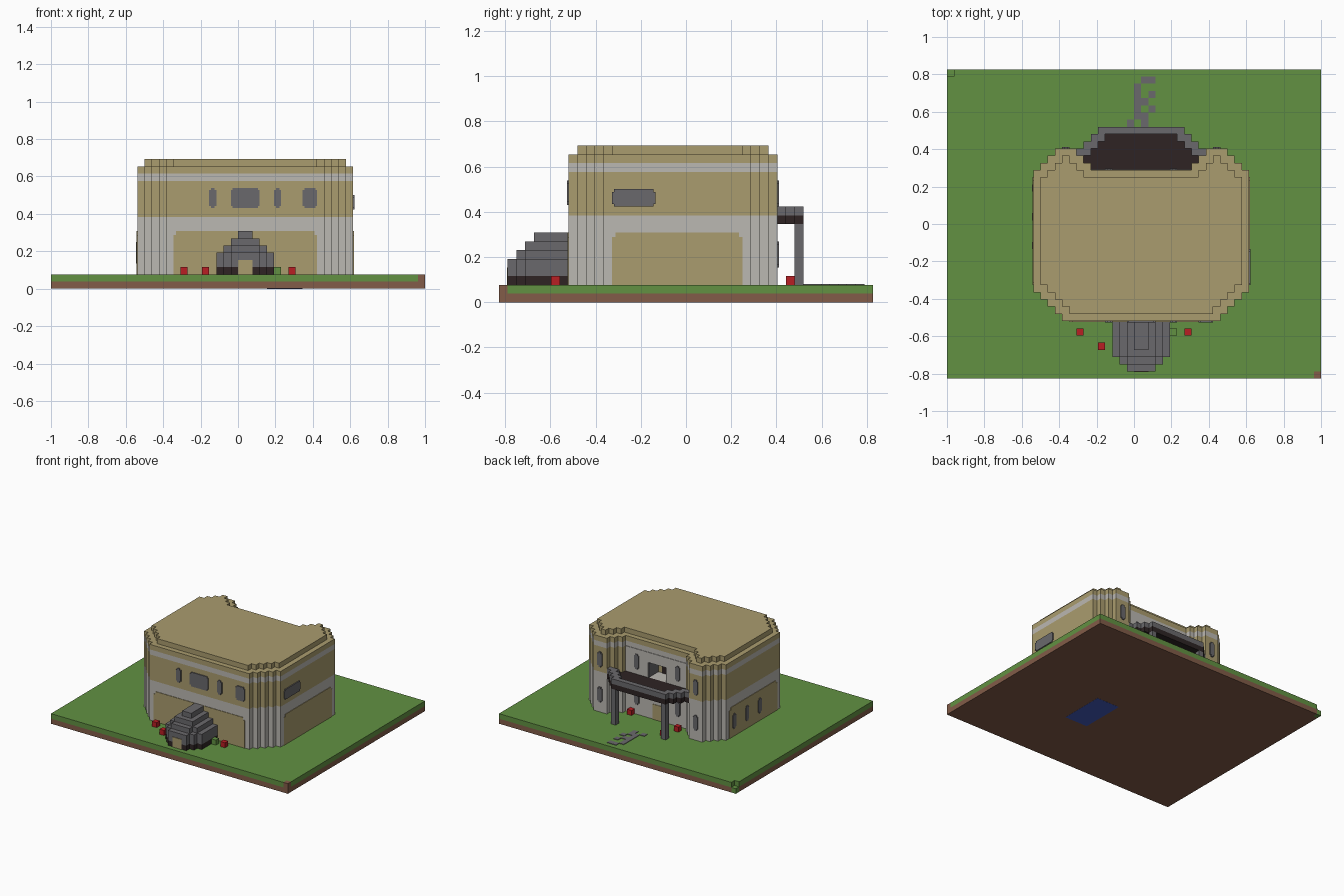
import bpy, bmesh

if "Cube" in bpy.data.objects:
    bpy.data.objects.remove(bpy.data.objects["Cube"], do_unlink=True)

U = 1 / 26      # one block
CX = 1          # symmetry line of the house, in blocks
T = 0.1         # plate thickness, in blocks


def material(name, hexa):
    rgb = [int(hexa[i:i + 2], 16) / 255 for i in (0, 2, 4)]
    col = [c / 12.92 if c <= 0.04045 else ((c + 0.055) / 1.055) ** 2.4 for c in rgb] + [1]
    m = bpy.data.materials.new(name)
    m.use_nodes = True
    m.diffuse_color = col
    m.node_tree.nodes["Principled BSDF"].inputs["Base Color"].default_value = col
    return m


TAN = material("sandstone", "AA9C6E")
PALE = material("pale stone", "BBB8B2")
GREY = material("mid grey", "6A696C")
DARK = material("dark timber", "2E2424")
GREEN = material("grass", "629142")
BROWN = material("soil", "825C48")
RED = material("red flower", "B91E23")
BLUE = material("blue", "425CBE")


def prism(name, pts, z0, z1, mat):
    """Extrude a plan outline, given in blocks, from z0 to z1."""
    bm = bmesh.new()
    face = bm.faces.new([bm.verts.new((x * U, y * U, z0 * U)) for x, y in pts])
    ext = bmesh.ops.extrude_face_region(bm, geom=[face])
    verts = [v for v in ext["geom"] if isinstance(v, bmesh.types.BMVert)]
    bmesh.ops.translate(bm, verts=verts, vec=(0, 0, (z1 - z0) * U))
    bmesh.ops.recalc_face_normals(bm, faces=bm.faces)
    me = bpy.data.meshes.new(name)
    bm.to_mesh(me)
    bm.free()
    me.materials.append(mat)
    ob = bpy.data.objects.new(name, me)
    bpy.context.collection.objects.link(ob)
    return ob


def box(name, x, y, z, mat):
    return prism(name, [(x[0], y[0]), (x[1], y[0]), (x[1], y[1]), (x[0], y[1])], *z, mat)


def stairs(a, b, y_first):
    """One-block stair corners from a to b."""
    (x, y), (bx, by) = a, b
    sx, sy = (1 if bx > x else -1), (1 if by > y else -1)
    pts = [a]
    while (x, y) != b:
        if y_first:
            pts.append((x, y + sy))
        else:
            pts.append((x + sx, y))
        x, y = x + sx, y + sy
        pts.append((x, y))
    return pts


def mirrored(half):
    """Close a half outline about the house symmetry line."""
    return [(CX + h, y) for h, y in half] + [(CX - h, y) for h, y in reversed(half)]


# Ground, with one soil corner and one sunken grass corner
for name, z, mat, west, east in (("soil", (0, 1), BROWN, -25, 26), ("grass", (1, 2), GREEN, -25, 25)):
    box(name + "_middle", (-26, 26), (-20.5, 20.5), z, mat)
    box(name + "_back_strip", (west, 26), (20.5, 21.5), z, mat)
    box(name + "_front_strip", (-26, east), (-21.5, -20.5), z, mat)
box("soil_corner", (25, 26), (-21.5, -20.5), (1, 2), BROWN)
box("grass_corner", (-26, -25), (20.5, 21.5), (0, 1), GREEN)
box("underside_patch", (4, 9), (-8.5, 0.5), (-0.02, 0.05), BLUE)

# House walls as stacked bands of one stepped plan
wall = (stairs((11, -13.5), (15, -9.5), True) + stairs((15, 7.5), (12, 10.5), False)
        + stairs((9, 10.5), (7, 8.5), True) + [(7, 7.5)])
roof = (stairs((10, -12.5), (14, -8.5), True) + stairs((14, 6.5), (11, 9.5), False)
        + stairs((10, 9.5), (8, 7.5), True) + [(8, 6.5)])
alcove = wall + [(2, 7.5), (2, 4.5)]
prism("lower_wall", mirrored(wall), 2, 10, PALE)
prism("upper_wall", mirrored(alcove), 10, 13, TAN)
prism("upper_wall_over_alcove", mirrored(wall), 13, 15, TAN)
prism("pale_band", mirrored(wall), 15, 16, PALE)
prism("parapet", mirrored(wall), 16, 17, TAN)
prism("roof", mirrored(roof), 17, 18, TAN)


# Plates on the outer walls
def plate(name, side, a, z, mat, layer=1):
    t = T * layer
    at = {"front": (a, (-13.5 - t, -13.5)), "recess": (a, (7.5, 7.5 + t)),
          "lobe": (a, (10.5, 10.5 + t)), "porch": (a, (-20.5 - t, -20.5)),
          "left": ((16, 16 + t), a), "right": ((-14 - t, -14), a)}[side]
    box(name, *at, z, mat)


def panel(side, a, b):
    plate(side + "_panel", side, (a, b), (2, 7.5), TAN)
    plate(side + "_panel_top", side, (a + 0.4, b - 0.4), (7.5, 8), TAN)


def window(side, a, b, z0, z1):
    # A narrower middle over a shorter body gives clipped corners
    plate(side + "_window", side, (a, b), (z0 + 0.3, z1 - 0.3), GREY, 2)
    plate(side + "_window_tall", side, (a + 0.25, b - 0.25), (z0, z1), GREY, 2)


panel("front", -9, 11)
for side in ("left", "right"):
    panel(side, -8.5, 6.5)
for a, b in ((-4, -3), (-1, 3), (5, 6), (9, 11)):
    window("front", a, b, 11.2, 14)
window("left", -8.5, -3.5, 11, 13)
for y in (-3.5, 0.5, 4.5):
    window("right", y, y + 1, 3.5, 6.5)

# Back recess: pale upper wall, alcove door, entrance and windows
for s in (-1, 1):
    x = sorted((CX + s * 2, CX + s * 7))
    plate("recess_upper_wall", "recess", x, (10, 15), PALE)
    for z in (4, 11):
        a, b = sorted((CX + s * 4, CX + s * 5))
        window("recess", a, b, z, z + 3)
        a, b = sorted((CX + s * 10, CX + s * 11))
        window("lobe", a, b, z, z + 3)
plate("recess_lintel", "recess", (-1, 3), (13, 15), PALE)
plate("entrance", "recess", (0, 2), (2, 5), TAN)
box("alcove_door", (0, 2), (4.5, 4.6), (10, 12.5), DARK)
for x in (-1, 3 - T):
    box("alcove_side", (x, x + T), (4.5, 7.5), (10, 13), GREY)

# Stepped front porch
base = [(4, -13.5)] + stairs((2, -20.5), (4, -18.5), True)[::-1] 
mid = [(3, -13.5), (3, -18.5), (2, -18.5), (2, -19.5)]
prism("porch_footing", mirrored(base), 2, 3, DARK)
prism("porch_walls", mirrored(base), 3, 5, GREY)
prism("porch_shoulder", mirrored(mid), 5, 6, GREY)
box("porch_upper", (-1, 3), (-18.5, -13.5), (6, 7), GREY)
box("porch_crown", (0, 2), (-17.5, -13.5), (7, 8), GREY)
plate("porch_door", "porch", (0, 2), (2, 4), TAN)

# Back canopy: dark deck, grey rim and two posts
for y, outer, inner in ((7.5, 7, 7), (8.5, 8, 8), (9.5, 9, 7), (10.5, 8, 6), (11.5, 7, 5), (12.5, 6, 0)):
    row = (y, y + 1)
    box("canopy_deck", (CX - outer, CX + outer), row, (9, 10), DARK)
    if outer > inner:
        box("canopy_rim", (CX - outer, CX - inner), row, (10, 11), GREY)
        box("canopy_rim", (CX + inner, CX + outer), row, (10, 11), GREY)
for x in (-5, 6):
    box("canopy_post", (x, x + 1), (12.5, 13.5), (2, 9), GREY)

# Flowers and a shrub
for x, y in ((-8, -15.5), (-5, -17.5), (7, -15.5), (6, 7.5), (-5, 8.5), (-4, 11.5)):
    box("flower", (x, x + 1), (y, y + 1), (2, 3), RED)
box("shrub", (5, 6), (-15.5, -14.5), (2, 3), GREEN)

# Broken path behind the house
for x, y, w, d in ((0, 14.5, 1, 5), (1, 19.5, 2, 1), (2, 17.5, 1, 1), (2, 15.5, 1, 1),
                   (1, 14.5, 1, 1), (1, 16.5, 1, 1), (-1, 13.5, 1, 1), (1, 13.5, 1, 1)):
    box("path_stone", (x, x + w), (y, y + d), (2, 2 + T), GREY)
